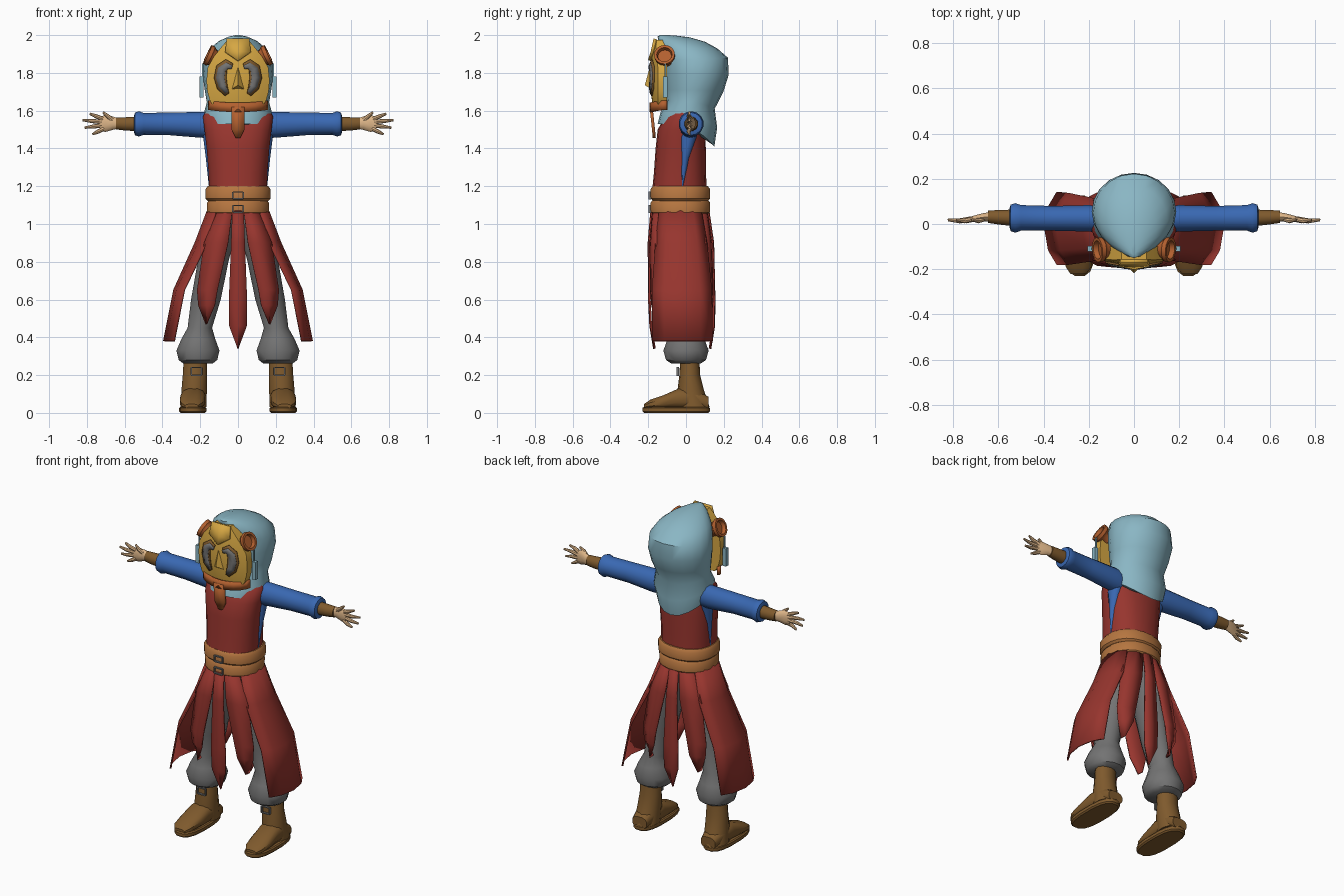
import bpy, bmesh, math
from mathutils import Vector

if "Cube" in bpy.data.objects:
    bpy.data.objects.remove(bpy.data.objects["Cube"])


def mat(name, hexcode):
    m = bpy.data.materials.new(name)
    rgb = [int(hexcode[i:i + 2], 16) / 255 for i in (0, 2, 4)]
    m.diffuse_color = [c / 12.92 if c < .04 else ((c + .055) / 1.055) ** 2.4 for c in rgb] + [1]
    m.use_nodes = True
    m.node_tree.nodes["Principled BSDF"].inputs["Base Color"].default_value = m.diffuse_color
    return m


SKY, GOLD, ORANGE = mat("pale_blue", "8AB6C4"), mat("gold", "D6A743"), mat("orange", "B3602F")
TAN, RED, BLUE = mat("tan_leather", "B67640"), mat("red_cloth", "97352E"), mat("blue_cloth", "3968B2")
GREY, BROWN, SKIN = mat("grey", "737373"), mat("brown_leather", "7F5A2D"), mat("skin", "DDB588")


def build(name, verts, faces, m, mirror=False, thick=0):
    bm = bmesh.new()
    vs = [bm.verts.new(v) for v in verts]
    for f in faces:
        bm.faces.new([vs[i] for i in f])
    bmesh.ops.recalc_face_normals(bm, faces=bm.faces)
    me = bpy.data.meshes.new(name)
    bm.to_mesh(me)
    bm.free()
    me.materials.append(m)
    ob = bpy.data.objects.new(name, me)
    bpy.context.collection.objects.link(ob)
    if thick:
        mod = ob.modifiers.new("thickness", 'SOLIDIFY')
        mod.thickness, mod.offset = thick, 0
    if mirror:
        ob.modifiers.new("mirror", 'MIRROR')
    return ob


def loft(name, rings, m, mirror=False):
    """Closed skin through rings of equal point count, capped at both ends."""
    n, k = len(rings[0]), len(rings)
    faces = [(r * n + i, r * n + (i + 1) % n, (r + 1) * n + (i + 1) % n, (r + 1) * n + i)
             for r in range(k - 1) for i in range(n)]
    faces += [tuple(range(n)), tuple(range((k - 1) * n, k * n))]
    return build(name, [v for r in rings for v in r], faces, m, mirror)


def sheet(name, rows, m, mirror=False, thick=.01):
    """Open grid of rows given a thickness."""
    n = len(rows[0])
    faces = [(r * n + i, r * n + i + 1, (r + 1) * n + i + 1, (r + 1) * n + i)
             for r in range(len(rows) - 1) for i in range(n - 1)]
    return build(name, [v for r in rows for v in r], faces, m, mirror, thick)


def limb(name, axis, specs, m, mirror=False, n=14, p=1.0):
    """Loft of (super)ellipses along an axis: (position, c1, c2, r1, r2)."""
    rings = []
    for t, c1, c2, r1, r2 in specs:
        ring = []
        for i in range(n):
            a = 2 * math.pi * (i + .5) / n
            u, w = math.cos(a), math.sin(a)
            u, w = c1 + r1 * math.copysign(abs(u) ** p, u), c2 + r2 * math.copysign(abs(w) ** p, w)
            ring.append({'x': (t, u, w), 'y': (u, t, w), 'z': (u, w, t)}[axis])
        rings.append(ring)
    return loft(name, rings, m, mirror)


def tube(name, points, radii, m, mirror=False, n=8):
    pts = [Vector(p) for p in points]
    q = (pts[-1] - pts[0]).to_track_quat('Z', 'Y')
    rings = [[p + q @ Vector((r * math.cos(2 * math.pi * i / n), r * math.sin(2 * math.pi * i / n), 0))
              for i in range(n)] for p, r in zip(pts, radii)]
    return loft(name, rings, m, mirror)


def box(name, c, s, m, mirror=False):
    x, y, z = (v / 2 for v in s)
    rings = [[(c[0] + a * x, c[1] + b * y, c[2] + d * z) for a, b in ((-1, -1), (1, -1), (1, 1), (-1, 1))]
             for d in (-1, 1)]
    return loft(name, rings, m, mirror)


def buckle(name, c, w, h, mirror=False):
    x, y, z = c
    for s in (-1, 1):
        box(name + "_bar", (x, y, z + s * h / 2), (w, .012, .007), GREY, mirror)
        box(name + "_side", (x + s * w / 2, y, z), (.007, .012, h), GREY, mirror)


# Torso, blue side gussets and two belt bands
limb("tunic", 'z', [(1.17, 0, -.035, .155, .145), (1.27, 0, -.032, .158, .138), (1.4, 0, -.028, .168, .133),
                    (1.5, 0, -.025, .18, .125), (1.57, 0, -.01, .188, .1), (1.6, 0, 0, .17, .08)], RED, n=18, p=.85)
limb("side_gusset", 'z', [(1.19, .14, -.02, .014, .008), (1.35, .142, -.005, .03, .024),
                          (1.46, .15, .01, .036, .045), (1.54, .15, .02, .03, .05)], BLUE, True, 10)
for nm, z, r in (("lower_belt", 1.05, .166), ("upper_belt", 1.122, .174)):
    limb(nm, 'z', [(z, 0, -.03, r - .012, .146), (z + .012, 0, -.03, r, .158), (z + .062, 0, -.03, r, .16),
                   (z + .078, 0, -.03, r - .012, .148)], TAN, n=20, p=.9)
    buckle(nm + "_buckle", (0, -.192, z + .03), .055, .035)

# Arms and hands
limb("sleeve", 'x', [(.14, .02, 1.525, .06, .07), (.2, .025, 1.525, .06, .068), (.36, .025, 1.53, .056, .06),
                     (.5, .027, 1.53, .058, .058), (.525, .027, 1.53, .067, .067), (.545, .027, 1.53, .06, .06),
                     (.55, .027, 1.53, .045, .045)], BLUE, True)
limb("forearm_wrap", 'x', [(.53, .027, 1.53, .038, .04), (.6, .03, 1.53, .033, .036),
                           (.645, .032, 1.532, .028, .032)], BROWN, True, 12)
limb("palm", 'x', [(.63, .033, 1.532, .022, .026), (.665, .03, 1.534, .019, .036), (.7, .025, 1.532, .015, .044),
                   (.73, .02, 1.53, .01, .04)], SKIN, True, 10)
for nm, b, t in (("index_finger", (.715, 1.556), (.785, 1.584)), ("middle_finger", (.72, 1.54), (.823, 1.55)),
                 ("ring_finger", (.72, 1.522), (.812, 1.51)), ("little_finger", (.71, 1.505), (.77, 1.475)),
                 ("thumb", (.665, 1.55), (.715, 1.592))):
    mid = ((b[0] + t[0]) / 2, (b[1] + t[1]) / 2)
    tube(nm, [(b[0], .022, b[1]), (mid[0], .014, mid[1]), (t[0], .018, t[1])], (.012, .011, .006), SKIN, True)

# Trousers
limb("trouser_leg", 'z', [(1.08, .07, -.03, .07, .12), (.95, .1, -.02, .088, .115), (.8, .132, -.02, .083, .1),
                          (.6, .17, -.01, .08, .088), (.45, .202, 0, .066, .078), (.39, .21, 0, .092, .1),
                          (.33, .212, 0, .116, .122), (.28, .212, 0, .104, .108), (.262, .212, 0, .08, .08)],
     GREY, True, 16)

# Boots
limb("boot_shaft", 'z', [(.3, .226, .02, .062, .05), (.2, .228, .02, .066, .055), (.12, .232, .025, .069, .07),
                         (.03, .236, .04, .07, .085)], BROWN, True)
limb("boot_foot", 'y', [(-.222, .246, .035, .035, .012), (-.19, .245, .045, .058, .025), (-.12, .242, .058, .068, .036),
                        (-.04, .238, .075, .067, .055), (.05, .235, .075, .066, .055), (.12, .235, .05, .05, .035)],
     BROWN, True, 12, .75)
limb("boot_sole", 'z', [(0, .24, -.052, .066, .172), (.008, .24, -.052, .073, .181), (.026, .24, -.052, .073, .181),
                        (.032, .24, -.052, .066, .174)], BROWN, True, 16, .75)
buckle("boot_buckle", (.22, -.043, .22), .055, .04, True)

# Skirt panels, front and back
for nm, ys in (("front", (-.18, -.194, -.192, -.185, -.165)), ("back", (.115, .14, .147, .145, .125))):
    s = -1 if nm == "front" else 1
    rows = [[(-w, y, z), (0, y + s * .004, z), (w, y, z)]
            for (z, w), y in zip(((1.07, .03), (.9, .036), (.6, .048), (.46, .046), (.34, .001)), ys)]
    sheet(nm + "_centre_panel", rows, RED)
    rows = []
    for (z, a, b), y in zip(((1.07, .03, .105), (.9, .052, .178), (.65, .108, .215), (.57, .122, .208),
                             (.47, .164, .168)), ys):
        rows.append([(a, y - s * .006, z), ((a + b) / 2, y - s * .012, z), (b, y - s * .04, z)])
    sheet(nm + "_side_panel", rows, RED, True)
rows = []
for z, xe, xm, y0, y1 in ((1.07, .115, .16, -.14, .08), (.9, .165, .225, -.16, .11), (.65, .285, .338, -.178, .135),
                          (.38, .338, .392, -.178, .14)):
    rows.append([(xe + (xm - xe) * k, y0 + (y1 - y0) * t, z)
                 for t, k in ((0, 0), (.2, .7), (.5, 1), (.8, .7), (1, 0))])
sheet("hip_panel", rows, RED, True)

# Hood: rings dip into a point at the back: (front z, back z, half width, front y, back y)
rings = []
for zf, zb, rx, y0, y1 in ((1.53, 1.41, .17, -.15, .15), (1.59, 1.51, .182, -.135, .165), (1.65, 1.61, .165, -.1, .152),
                           (1.71, 1.7, .176, -.11, .198), (1.79, 1.79, .187, -.115, .226), (1.87, 1.88, .18, -.125, .222),
                           (1.93, 1.93, .148, -.14, .165), (1.97, 1.965, .1, -.148, .1), (1.992, 1.988, .05, -.15, .02),
                           (2, 1.998, .012, -.14, -.06)):
    ring = []
    for i in range(20):
        a = 2 * math.pi * i / 20
        t = (1 - math.cos(a)) / 2
        ring.append((rx * math.sin(a), y0 + (y1 - y0) * t, zf + (zb - zf) * t ** 3))
    rings.append(ring)
loft("hood", rings, SKY)


# Mask
def mask_y(x, z):
    return -.19 + 1.5 * x * x + .7 * (z - 1.77) ** 2


rings = []
for z, w in ((1.62, .125), (1.65, .148), (1.7, .162), (1.76, .167), (1.83, .16), (1.89, .125), (1.94, .085), (1.975, .055)):
    ring = [(w * i / 5, mask_y(w * i / 5, z), z) for i in range(-5, 6)]
    rings.append(ring + [(w, -.1, z), (-w, -.1, z)])
loft("mask", rings, GOLD)

# Curved eye openings: dark rim with a grey lens on top
EYE = ((.03, 1.838, .012), (.058, 1.848, .024), (.086, 1.825, .03), (.094, 1.775, .032), (.083, 1.725, .028),
       (.058, 1.685, .012))
for nm, k, off, m in (("eye_rim", 1, .004, BROWN), ("eye_lens", .68, .008, GREY)):
    rows = []
    for i, (x, z, h) in enumerate(EYE):
        a, b = EYE[max(i - 1, 0)], EYE[min(i + 1, 5)]
        d = Vector((b[0] - a[0], b[1] - a[1])).normalized() * h * k
        x, z = .078 + (x - .078) * (.9 + .1 * k), 1.77 + (z - 1.77) * (.6 + .4 * k)
        rows.append([(x + s * d.y, mask_y(x + s * d.y, z - s * d.x) - off, z - s * d.x) for s in (1, 0, -1)])
    sheet(nm, rows, m, True, .008)

# Nose and forehead plate
build("nose", [(0, -.192, 1.83), (-.032, -.185, 1.715), (.032, -.185, 1.715), (0, -.218, 1.735)],
      [(0, 1, 3), (0, 3, 2), (1, 2, 3), (0, 2, 1)], GOLD)
sheet("forehead_plate", [[(s * w, mask_y(w, z) - .01, z) for s in (-1, 0, 1)]
                         for z, w in ((1.98, .06), (1.91, .068), (1.865, .003))], GOLD, thick=.016)

# Chin strap with hanging tie
rows = []
for z in (1.592, 1.642):
    rows.append([(.152 * math.sin(a), -.1 - .085 * math.cos(a), z + .012 * math.sin(a) ** 2)
                 for a in [math.pi * i / 20 for i in range(-10, 11, 2)]])
sheet("chin_strap", rows, ORANGE, thick=.014)
sheet("hanging_tie", [[(-w, y, z), (w, y, z)] for z, w, y in ((1.62, .034, -.185), (1.5, .034, -.172),
                                                             (1.455, .012, -.168))], ORANGE, thick=.016)

# Hollow round lamps on the temples
c, d = Vector((.135, -.112, 1.885)), Vector((.9, -.08, .42)).normalized()
tube("temple_lamp", [c + d * h for h in (-.04, -.005, .01, .03, .03, .008)],
     (.04, .042, .055, .055, .041, .036), ORANGE, True, 16)

# Side pendants
box("pendant", (.194, -.11, 1.725), (.022, .024, .11), SKY, True)
box("pendant_cord", (.186, -.11, 1.81), (.008, .01, .08), SKY, True)

# Smooth rounded surfaces, keep creases sharp
for ob in bpy.context.scene.objects:
    ob.select_set(True)
    bpy.context.view_layer.objects.active = ob
bpy.ops.object.shade_smooth_by_angle(angle=math.radians(40))
